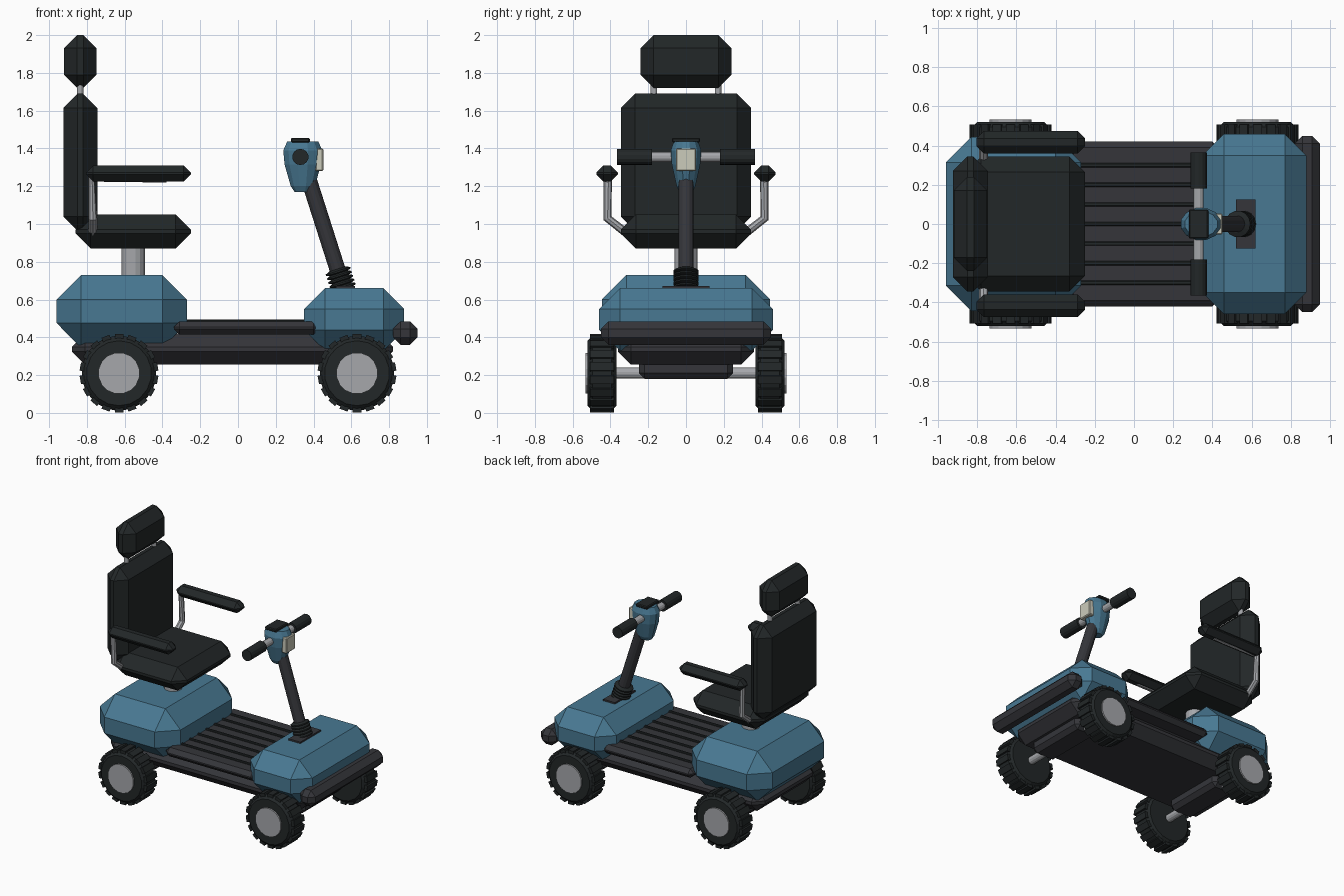
import bpy, bmesh, math
from mathutils import Vector, Matrix

if "Cube" in bpy.data.objects:
    bpy.data.objects.remove(bpy.data.objects["Cube"])


def material(name, r, g, b):
    m = bpy.data.materials.new(name)
    m.diffuse_color = (r, g, b, 1)
    m.use_nodes = True
    m.node_tree.nodes["Principled BSDF"].inputs["Base Color"].default_value = m.diffuse_color
    return m


BLUE = material("blue_paint", 0.065, 0.19, 0.29)
BLACK = material("black_vinyl", 0.016, 0.02, 0.021)
DARK = material("dark_plastic", 0.035, 0.036, 0.042)
METAL = material("metal", 0.38, 0.39, 0.41)
CREAM = material("lamp_lens", 0.6, 0.6, 0.5)


def finish(bm, name, mat):
    bmesh.ops.recalc_face_normals(bm, faces=bm.faces)
    me = bpy.data.meshes.new(name)
    bm.to_mesh(me)
    bm.free()
    me.materials.append(mat)
    ob = bpy.data.objects.new(name, me)
    bpy.context.collection.objects.link(ob)
    return ob


def box(name, x, y, z, mat, bevel=0.0):
    """Chamfered box from (min, max) ranges."""
    bm = bmesh.new()
    mid = Vector(((x[0] + x[1]) / 2, (y[0] + y[1]) / 2, (z[0] + z[1]) / 2))
    size = (x[1] - x[0], y[1] - y[0], z[1] - z[0])
    bmesh.ops.create_cube(bm, size=1, matrix=Matrix.Translation(mid) @ Matrix.Diagonal((*size, 1)))
    if bevel:
        bmesh.ops.bevel(bm, geom=bm.edges[:], offset=bevel, segments=1, affect='EDGES')
    return finish(bm, name, mat)


def lathe(name, profile, mat, loc=(0, 0, 0), axis=(0, 0, 1), sides=16, squash=1.0):
    """Capped solid of revolution; profile is (radius, height) along axis."""
    bm = bmesh.new()
    rings = []
    for r, h in profile:
        angles = [2 * math.pi * (i + 0.5) / sides for i in range(sides)]
        rings.append([bm.verts.new((r * math.cos(a), r * squash * math.sin(a), h)) for a in angles])
    for low, high in zip(rings, rings[1:]):
        for i in range(sides):
            j = (i + 1) % sides
            bm.faces.new((low[i], low[j], high[j], high[i]))
    bm.faces.new(rings[0][::-1])
    bm.faces.new(rings[-1])
    q = Vector(axis).to_track_quat('Z', 'Y') if tuple(axis) != (0, 0, 1) else None
    if q:
        bm.transform(q.to_matrix().to_4x4())
    bm.transform(Matrix.Translation(loc))
    return finish(bm, name, mat)


def rod(name, a, b, r, mat, sides=12):
    d = Vector(b) - Vector(a)
    return lathe(name, [(r, 0), (r, d.length)], mat, a, d.normalized(), sides)


def tube(name, points, r, mat):
    cu = bpy.data.curves.new(name, 'CURVE')
    cu.dimensions = '3D'
    cu.bevel_depth = r
    cu.bevel_resolution = 2
    cu.use_fill_caps = True
    sp = cu.splines.new('POLY')
    sp.points.add(len(points) - 1)
    for p, co in zip(sp.points, points):
        p.co = (*co, 1)
    sp.use_smooth = False
    cu.materials.append(mat)
    ob = bpy.data.objects.new(name, cu)
    bpy.context.collection.objects.link(ob)


# Body shells, chassis and bumper
box("rear_body", (-0.96, -0.27), (-0.445, 0.445), (0.345, 0.73), BLUE, 0.13)
box("front_body", (0.35, 0.88), (-0.46, 0.46), (0.33, 0.66), BLUE, 0.11)
box("chassis", (-0.88, 0.82), (-0.36, 0.36), (0.255, 0.42), DARK, 0.07)
box("front_bumper", (0.82, 0.95), (-0.45, 0.45), (0.36, 0.485), DARK, 0.04)

# Footboard with ribs
box("footboard", (-0.34, 0.43), (-0.42, 0.42), (0.415, 0.485), DARK, 0.03)
for i in range(-3, 4):
    box("footboard_rib", (-0.29, 0.38), (i * 0.1 - 0.011, i * 0.1 + 0.011), (0.475, 0.495), BLACK, 0.005)

# Axles and wheels
tire = [(0.1, -0.077), (0.172, -0.077), (0.2, -0.05), (0.2, 0.05), (0.172, 0.077), (0.1, 0.077)]
for x in (-0.63, 0.63):
    box("axle_housing", (x - 0.1, x + 0.1), (-0.25, 0.25), (0.18, 0.31), DARK, 0.03)
    rod("axle", (x, -0.42, 0.21), (x, 0.42, 0.21), 0.03, METAL)
    for s in (-1, 1):
        c = Vector((x, s * 0.445, 0.21))
        lathe("tire", tire, BLACK, c, (0, s, 0), 18)
        rod("hub", c + Vector((0, s * 0.04, 0)), c + Vector((0, s * 0.088, 0)), 0.11, METAL, 16)
        # Tread blocks around the tire
        bm = bmesh.new()
        for k in range(18):
            m = (Matrix.Translation(c) @ Matrix.Rotation(2 * math.pi * k / 18, 4, 'Y')
                 @ Matrix.Translation((0, 0, 0.194)) @ Matrix.Diagonal((0.045, 0.125, 0.028, 1)))
            bmesh.ops.create_cube(bm, size=1, matrix=m)
        finish(bm, "tire_tread", BLACK)

# Seat
rod("seat_post", (-0.555, 0, 0.7), (-0.555, 0, 0.9), 0.063, METAL, 16)
box("seat_cushion", (-0.86, -0.25), (-0.345, 0.345), (0.87, 1.05), BLACK, 0.08)
box("backrest", (-0.925, -0.745), (-0.345, 0.345), (0.965, 1.69), BLACK, 0.075)
box("headrest", (-0.92, -0.75), (-0.24, 0.24), (1.72, 2.0), BLACK, 0.068)
for s in (-1, 1):
    rod("headrest_post", (-0.835, s * 0.17, 1.64), (-0.835, s * 0.17, 1.78), 0.018, METAL)
    box("armrest", (-0.805, -0.25), sorted((s * 0.36, s * 0.475)), (1.225, 1.31), BLACK, 0.038)
    tube("armrest_support", [(-0.768, s * 0.3, 0.94), (-0.768, s * 0.415, 1.03),
                             (-0.775, s * 0.415, 1.24), (-0.38, s * 0.418, 1.242)], 0.023, METAL)

# Steering column with bellows
base, top = Vector((0.56, 0, 0.655)), Vector((0.37, 0, 1.25))
lean = (top - base).normalized()
rod("steering_column", base, top, 0.042, DARK, 14)
box("column_base_plate", (0.52, 0.62), (-0.125, 0.125), (0.65, 0.672), DARK)
bellows = []
for i in range(5):
    bellows += [(0.05, i * 0.022), (0.068, i * 0.022 + 0.006), (0.068, i * 0.022 + 0.014)]
lathe("column_bellows", bellows + [(0.045, 0.112)], BLACK, base, lean, 14)

# Tiller head, lamp and handlebar
head = [(0.045, 1.17), (0.066, 1.2), (0.1, 1.315), (0.107, 1.39), (0.085, 1.437)]
lathe("tiller_head", head, BLUE, (0.343, 0, 0), sides=12, squash=0.78)
box("control_panel", (0.28, 0.38), (-0.075, 0.075), (1.432, 1.456), BLACK, 0.006)
box("head_lamp", (0.41, 0.452), (-0.054, 0.054), (1.28, 1.4), CREAM, 0.006)
rod("handlebar", (0.33, -0.22, 1.355), (0.33, 0.22, 1.355), 0.027, METAL)
for s in (-1, 1):
    rod("hand_grip", (0.33, s * 0.18, 1.355), (0.33, s * 0.365, 1.355), 0.043, BLACK, 14)
